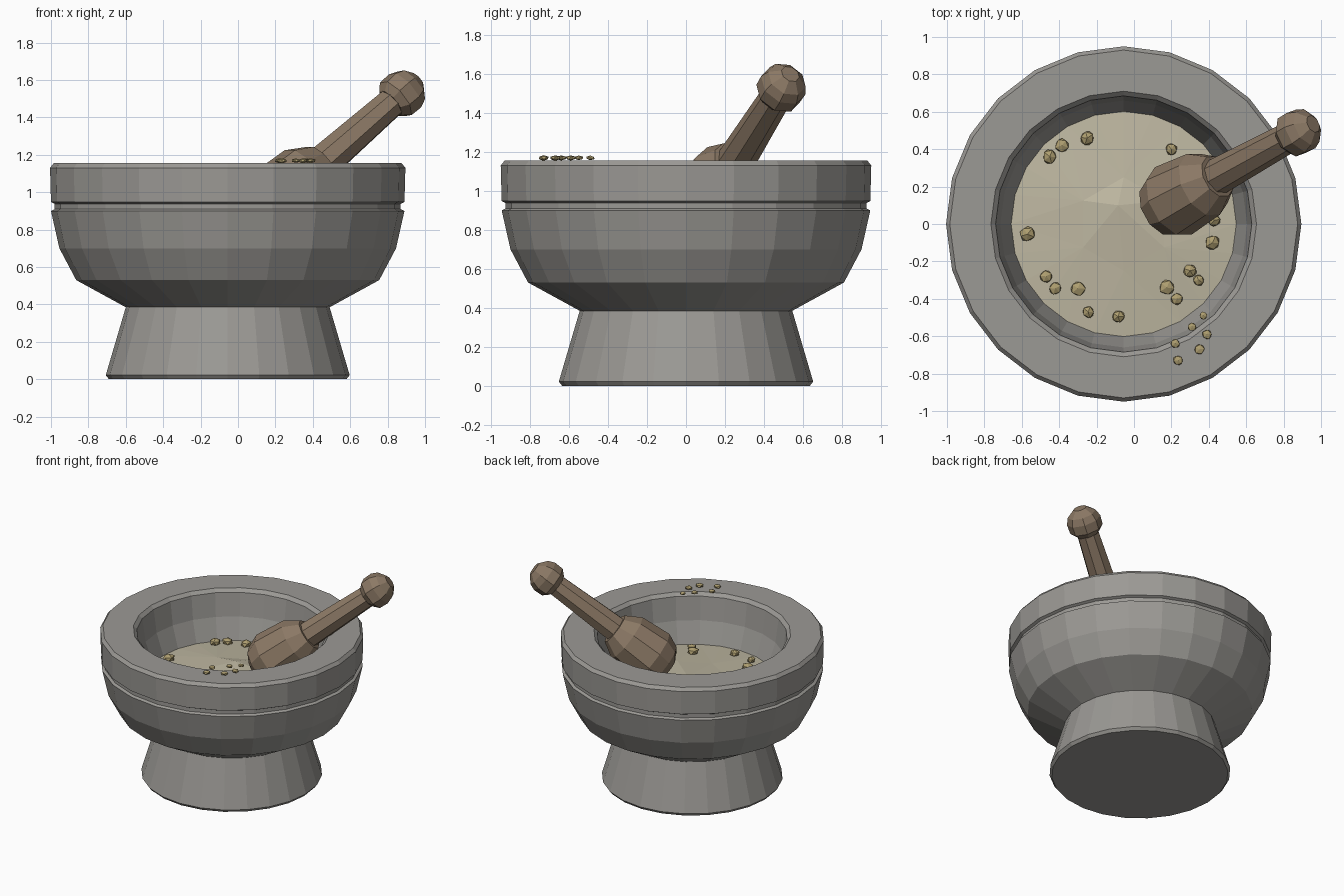
import bpy, bmesh, math, random
from mathutils import Vector, Matrix

if "Cube" in bpy.data.objects:
    bpy.data.objects.remove(bpy.data.objects["Cube"])

random.seed(4)
CX = -0.055  # mortar axis


def material(name, rgb):
    m = bpy.data.materials.new(name)
    m.diffuse_color = (*rgb, 1)
    m.use_nodes = True
    m.node_tree.nodes["Principled BSDF"].inputs["Base Color"].default_value = m.diffuse_color
    return m


STONE = material("stone", (0.33, 0.32, 0.30))
WOOD = material("wood", (0.26, 0.19, 0.13))
MASH = material("mash", (0.52, 0.48, 0.36))
GRAIN = material("grain", (0.42, 0.34, 0.16))


def finish(name, bm, mat, matrix=Matrix()):
    bmesh.ops.recalc_face_normals(bm, faces=bm.faces)
    me = bpy.data.meshes.new(name)
    bm.to_mesh(me)
    bm.free()
    me.materials.append(mat)
    ob = bpy.data.objects.new(name, me)
    ob.matrix_world = matrix
    bpy.context.collection.objects.link(ob)
    return ob


def lathe(name, profile, sides, mat, matrix, phase=0.0):
    """Revolve (radius, height) points and cap both ends."""
    bm = bmesh.new()
    rings = []
    for r, z in profile:
        rings.append([bm.verts.new((r * math.cos(a), r * math.sin(a), z))
                      for a in (phase + 2 * math.pi * i / sides for i in range(sides))])
    for lo, hi in zip(rings, rings[1:]):
        for i in range(sides):
            j = (i + 1) % sides
            bm.faces.new((lo[i], lo[j], hi[j], hi[i]))
    bm.faces.new(rings[0])
    bm.faces.new(rings[-1])
    return finish(name, bm, mat, matrix)


# Mortar: foot, bowl, grooved rim and hollow in one profile
lathe("mortar", [
    (0.635, 0.0), (0.652, 0.022), (0.545, 0.385), (0.81, 0.53), (0.90, 0.70),
    (0.945, 0.90), (0.925, 0.91), (0.925, 0.938), (0.945, 0.948), (0.95, 1.13),
    (0.93, 1.155), (0.71, 1.155), (0.685, 1.13), (0.66, 0.95), (0.60, 0.78),
    (0.42, 0.60), (0.15, 0.53)], 24, STONE, Matrix.Translation((CX, 0, 0)))

# Mash: low faceted mound with an off-centre peak
MASH_Z, PEAK_Z = 0.785, 0.855
bm = bmesh.new()
rim = [bm.verts.new((0.605 * math.cos(a), 0.605 * math.sin(a), MASH_Z))
       for a in (2 * math.pi * i / 24 for i in range(24))]
mid = []
for i in range(6):
    a = 2 * math.pi * (i + 0.5) / 6
    mid.append(bm.verts.new((0.25 * math.cos(a), 0.25 * math.sin(a),
                             0.83 + random.uniform(-0.015, 0.015))))
peak = bm.verts.new((-0.03, 0.1, PEAK_Z))
for i in range(6):
    m0, m1 = mid[i], mid[(i + 1) % 6]
    bm.faces.new((peak, m0, m1))
    for k in range(4):
        bm.faces.new((m0, rim[(4 * i + k) % 24], rim[(4 * i + k + 1) % 24]))
    bm.faces.new((m0, rim[(4 * i + 4) % 24], m1))
finish("mash", bm, MASH, Matrix.Translation((CX, 0, 0)))

# Pestle: head, handle and knob along a tilted axis, origin at the knob
axis = Vector((0.40, 0.22, 0.35)).normalized()
tilt = Matrix.Translation((0.885, 0.495, 1.535)) @ axis.to_track_quat('Z', 'Y').to_matrix().to_4x4()
lathe("pestle_head", [(0.08, -1.12), (0.16, -1.07), (0.205, -0.97), (0.185, -0.74),
                      (0.12, -0.63)], 10, WOOD, tilt)
lathe("pestle_handle", [(0.10, -0.68), (0.08, -0.04)], 8, WOOD, tilt)
lathe("pestle_knob", [(0.085, -0.10), (0.122, -0.06), (0.125, 0.01), (0.105, 0.06),
                      (0.05, 0.105)], 8, WOOD, tilt, 0.3)


# Grains: squashed faceted crumbs
def grain(name, x, y, z, r, flat):
    bm = bmesh.new()
    bmesh.ops.create_icosphere(bm, subdivisions=1, radius=r)
    for v in bm.verts:
        v.co *= random.uniform(0.85, 1.05)
        v.co.z *= flat
    finish(name, bm, GRAIN, Matrix.Translation((x, y, z)) @ Matrix.Rotation(random.uniform(0, 6), 4, 'Z'))


IN_BOWL = [(.42, -.1), (.43, .02), (.30, -.25), (.345, -.30), (.23, -.40), (.175, -.34),
           (-.085, -.495), (-.245, -.47), (-.30, -.345), (-.42, -.345), (-.47, -.28),
           (-.57, -.055), (-.45, .36), (-.385, .42), (-.25, .46), (.20, .40), (.30, .33)]
for i, (x, y) in enumerate(IN_BOWL):
    d = math.hypot(x - CX, y)
    grain(f"bowl_grain_{i}", x, y, MASH_Z + 0.08 * (0.605 - d) + 0.02, random.uniform(.034, .046), 0.7)

ON_RIM = [(.31, -.55), (.37, -.49), (.39, -.59), (.35, -.67), (.22, -.64), (.235, -.73)]
for i, (x, y) in enumerate(ON_RIM):
    grain(f"rim_grain_{i}", x, y, 1.169, random.uniform(.022, .03), 0.5)
